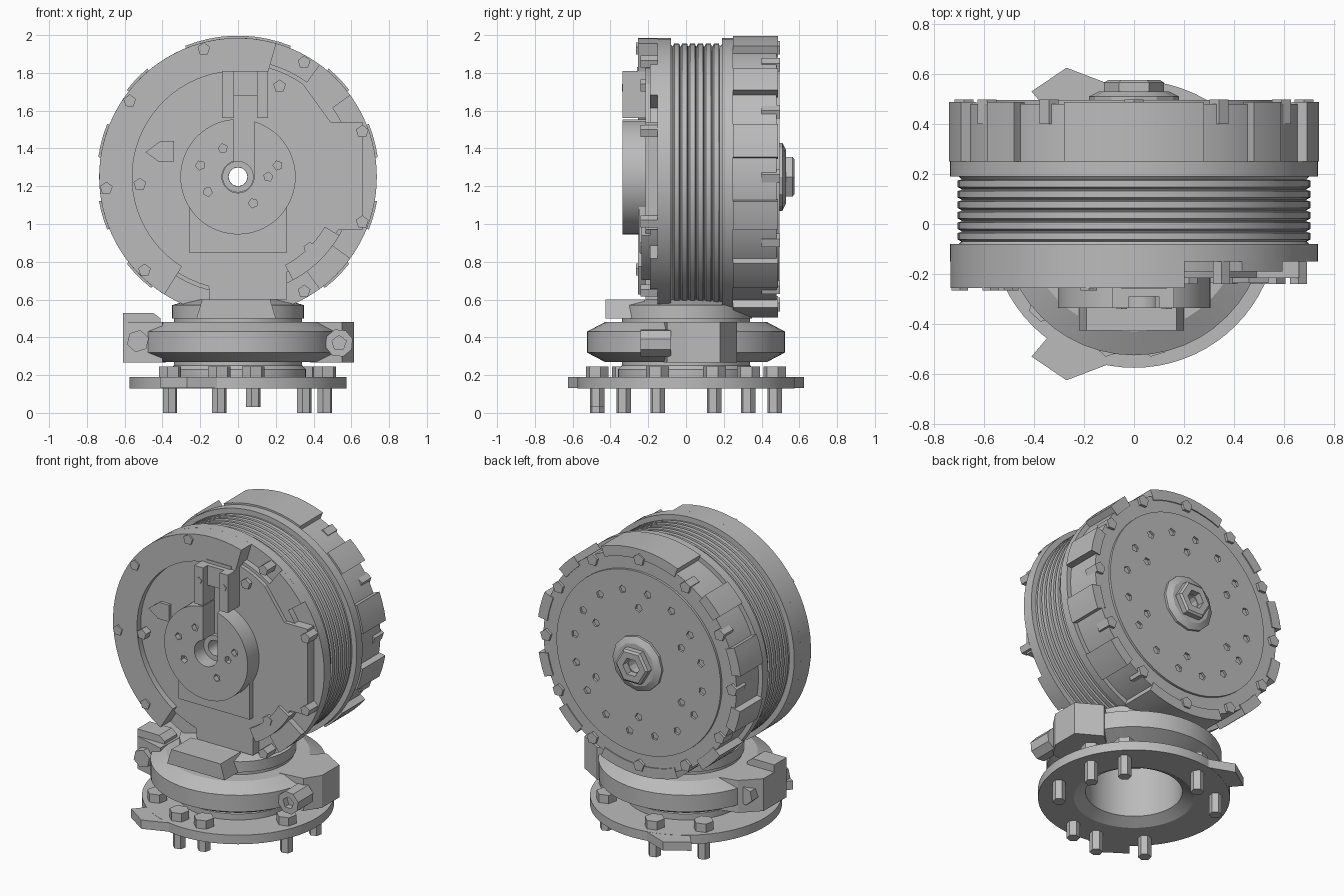
import bpy, bmesh, math
from math import sin, cos, radians, tau

cube = bpy.data.objects.get("Cube")
if cube:
    bpy.data.objects.remove(cube)

CZ = 1.25  # height of the drum axis
grey = bpy.data.materials.new("machined grey")
grey.use_nodes = True
grey.diffuse_color = (0.5, 0.5, 0.5, 1)
grey.node_tree.nodes["Principled BSDF"].inputs["Base Color"].default_value = (0.5, 0.5, 0.5, 1)


def place(a, b, h, axis):
    return (a, b, h) if axis == "z" else (a, h, b)


def finish(name, bm):
    bmesh.ops.recalc_face_normals(bm, faces=bm.faces)
    mesh = bpy.data.meshes.new(name)
    bm.to_mesh(mesh)
    bm.free()
    mesh.materials.append(grey)
    ob = bpy.data.objects.new(name, mesh)
    bpy.context.collection.objects.link(ob)
    return ob


def lathe(name, profile, axis, seg=72):
    """Turn a closed (radius, height) profile about the drum or base axis."""
    bm = bmesh.new()
    c = CZ if axis == "y" else 0
    rings = [[bm.verts.new(place(r * cos(tau * i / seg), c + r * sin(tau * i / seg), h, axis))
              for i in range(seg)] for r, h in profile]
    for a, b in zip(rings, rings[1:] + rings[:1]):
        for i in range(seg):
            j = (i + 1) % seg
            bm.faces.new((a[i], a[j], b[j], b[i]))
    return finish(name, bm)


def prisms(name, items, axis):
    """Extrude each (outline, start, end) item along the axis."""
    bm = bmesh.new()
    for pts, h0, h1 in items:
        lo = [bm.verts.new(place(a, b, h0, axis)) for a, b in pts]
        hi = [bm.verts.new(place(a, b, h1, axis)) for a, b in pts]
        bm.faces.new(lo)
        bm.faces.new(hi)
        for i in range(len(pts)):
            j = (i + 1) % len(pts)
            bm.faces.new((lo[i], lo[j], hi[j], hi[i]))
    return finish(name, bm)


def arc(r, a0, a1, c=CZ, step=5):
    n = max(2, int(abs(a1 - a0) / step) + 1)
    return [(r * cos(radians(a0 + (a1 - a0) * i / n)), c + r * sin(radians(a0 + (a1 - a0) * i / n)))
            for i in range(n + 1)]


def sector(r0, r1, a0, a1):
    return arc(r0, a0, a1) + arc(r1, a1, a0)


def poly(x, y, r, n=6, turn=0.3):
    return [(x + r * cos(tau * i / n + turn), y + r * sin(tau * i / n + turn)) for i in range(n)]


def polar(r, deg):
    return r * cos(radians(deg)), CZ + r * sin(radians(deg))


def rect(x0, x1, y0, y1):
    return [(x0, y0), (x1, y0), (x1, y1), (x0, y1)]


def cut(ob, cutter):
    cutter.hide_render = True
    mod = ob.modifiers.new("cut", "BOOLEAN")
    mod.operation, mod.object, mod.solver = "DIFFERENCE", cutter, "EXACT"
    bpy.context.view_layer.objects.active = ob
    bpy.ops.object.modifier_apply(modifier="cut")
    bpy.data.objects.remove(cutter)


# Drum with shallow ribs between two flanges
profile = [(0.05, -0.19), (0.62, -0.19), (0.62, -0.15), (0.735, -0.15), (0.735, -0.08), (0.7, -0.08)]
for k in range(6):
    y = -0.07 + k * 0.042
    profile += [(0.69, y), (0.705, y + 0.008), (0.705, y + 0.034), (0.69, y + 0.038)]
profile += [(0.7, 0.19), (0.735, 0.19), (0.735, 0.25), (0.705, 0.25), (0.705, 0.48), (0.05, 0.48)]
lathe("drum", profile, "y", 96)

# Raised pads round the rear ring
right_pads = [(38, 50), (8, 22), (-22, -10), (-52, -38)]
pads = right_pads + [(180 - b, 180 - a) for a, b in right_pads] + [(68, 112), (-112, -68)]
prisms("rear_ring_pads", [(sector(0.68, 0.747, a, b), 0.25, 0.487) for a, b in pads], "y")
prisms("rear_ring_bolts", [(poly(*polar(0.68, 30 * k), 0.04, 5), 0.4, 0.497) for k in range(12)], "y")

# Rear cover with drilled holes, boss and hex nut
cover = lathe("rear_cover", [(0.05, 0.46), (0.6, 0.46), (0.6, 0.495), (0.05, 0.495)], "y")
holes = [(0.47, 22.5 * k + 8) for k in range(16)] + [(0.36, 60 * k + 30) for k in range(6)]
cut(cover, prisms("cover_hole_cutter",
                  [(poly(*polar(r, a), 0.026, 5, a), 0.475, 0.55) for r, a in holes], "y"))
lathe("rear_boss", [(0.05, 0.48), (0.18, 0.48), (0.18, 0.51), (0.14, 0.53), (0.05, 0.53)], "y", 12)
lathe("rear_nut", [(0.06, 0.52), (0.12, 0.52), (0.12, 0.565), (0.105, 0.575), (0.06, 0.575)], "y", 6)

# Front face: recessed plate, broken raised rim and lower right rib
plate = arc(0.6, 55, 255) + [(-0.15, 0.6), (0.26, 0.6), (0.26, 0.75)] + arc(0.6, -60, -28)
plate += [(0.66, 0.97), (0.66, 1.54), (0.49, 1.54)]
plate_ob = prisms("face_plate", [(plate, -0.215, -0.15)], "y")
cut(plate_ob, prisms("bore_cutter", [(poly(0, CZ, 0.05, 24), -0.3, 0)], "y"))
prisms("front_rim", [(sector(0.56, 0.735, 74, 238), -0.255, -0.15),
                     (sector(0.53, 0.62, -62, -30), -0.235, -0.15),
                     (sector(0.61, 0.735, 36, 54), -0.19, -0.15),
                     (sector(0.61, 0.735, -54, -36), -0.19, -0.15)], "y")
rim_bolts = [polar(0.7, a) for a in (105, 60, 20, -20, -60, -135, -175, 145)]
rim_bolts += [(0.22, 1.73), (0.38, 0.87), (-0.52, 1.21)]
prisms("front_bolts", [(poly(x, z, 0.035, 5), -0.265 if x < 0 else -0.24, -0.14)
                       for x, z in rim_bolts], "y")
prisms("pointer", [([(-0.49, 1.38), (-0.41, 1.44), (-0.34, 1.44), (-0.34, 1.33), (-0.42, 1.33)],
                    -0.235, -0.2)], "y")

# Hub disc with keyhole slot
key = [(-0.02, 1.53)] + arc(0.085, 104, 360) + [(0.085, 1.53)]
hub_outline = arc(0.305, 94, 434) + key[::-1]
hub = prisms("hub", [(hub_outline, -0.335, -0.21)], "y")
hub_holes = [(-0.08, 1.4), (-0.2, 1.31), (0.21, 1.31), (0.16, 1.25), (0.08, 1.11), (-0.16, 1.17)]
cut(hub, prisms("hub_hole_cutter", [(poly(x, z, 0.025, 5, x * 9), -0.4, -0.3)
                                    for x, z in hub_holes], "y"))
lathe("hub_collar", [(0.05, -0.24), (0.083, -0.24), (0.083, -0.2), (0.05, -0.2)], "y", 24)
prisms("hub_apron", [([(-0.26, 0.85), (0.26, 0.85), (0.26, 1.2), (0.1, 1.15), (-0.1, 1.15),
                       (-0.26, 1.2)], -0.25, -0.2)], "y")

# Slotted guide above the hub
prisms("guide_block", [(rect(-0.085, -0.02, 1.56, 1.81), -0.335, -0.2),
                       (rect(0.1, 0.16, 1.56, 1.81), -0.335, -0.2),
                       (rect(-0.02, 0.1, 1.68, 1.81), -0.29, -0.2),
                       (rect(-0.05, 0.13, 1.79, 1.83), -0.26, -0.2)], "y")
prisms("guide_screws", [(poly(x, 1.72, 0.022, 5), -0.34, -0.3) for x in (-0.05, 0.13)], "y")

# Front tongue over the clamp
prisms("front_tongue", [([(-0.22, 0.5), (0.2, 0.5), (0.17, 0.6), (-0.19, 0.6)], -0.425, -0.22)], "y")

# Hollow neck, base plate and its bolts
lathe("neck", [(0.29, 0.17), (0.36, 0.17), (0.36, 0.23), (0.34, 0.25), (0.34, 0.5), (0.35, 0.5),
               (0.35, 0.57), (0.25, 0.6), (0.02, 0.6), (0.02, 0.5), (0.29, 0.5)], "z", 48)
lathe("base_plate", [(0.36, 0.13), (0.575, 0.13), (0.575, 0.19), (0.29, 0.19), (0.29, 0.17)], "z")
prisms("base_tabs", [([(-0.3, s * 0.4), (-0.41, s * 0.53), (-0.27, s * 0.625), (-0.1, s * 0.56),
                       (-0.1, s * 0.45)], 0.131, 0.189) for s in (-1, 1)], "z")
feet = [(0.46, -0.15), (0.46, 0.15), (0.35, 0.33), (-0.1, 0.47),
        (-0.36, 0.33), (-0.36, -0.33), (-0.1, -0.47), (0.08, -0.47)]
prisms("base_bolts", [(poly(x, y, 0.04), 0.0 if abs(x) > 0.09 else 0.03, 0.2) for x, y in feet], "z")
prisms("base_bolt_heads", [(poly(x, y, 0.062), 0.18, 0.245) for x, y in feet], "z")

# Clamp ring with two bolted lugs
lathe("clamp_ring", [(0.33, 0.27), (0.43, 0.27), (0.525, 0.32), (0.525, 0.43), (0.43, 0.48),
                     (0.33, 0.48)], "z", 48)
prisms("clamp_lugs", [([(0.38, -0.12), (0.55, -0.1), (0.615, 0.0), (0.615, 0.18), (0.46, 0.27),
                        (0.38, 0.2)], 0.268, 0.482),
                      ([(-0.38, 0.2), (-0.5, 0.17), (-0.61, 0.06), (-0.61, -0.18), (-0.4, -0.24)],
                       0.268, 0.482)], "z")
prisms("left_lug_cap", [([(-0.61, 0.47), (-0.41, 0.47), (-0.41, 0.5), (-0.45, 0.53),
                          (-0.61, 0.53)], -0.18, -0.05)], "y")
lug_bolt = prisms("right_lug_bolt", [(poly(0.535, 0.37, 0.075, 8), -0.24, -0.08)], "y")
cut(lug_bolt, prisms("socket_cutter", [(poly(0.535, 0.37, 0.04, 5), -0.3, -0.2)], "y"))
prisms("left_lug_bolt", [(poly(-0.53, 0.38, 0.06), -0.25, 0.15)], "y")

# Smooth the turned surfaces while keeping hard edges
bpy.ops.object.select_all(action="DESELECT")
for ob in bpy.context.collection.objects:
    if ob.type == "MESH":
        ob.select_set(True)
        bpy.context.view_layer.objects.active = ob
bpy.ops.object.shade_smooth_by_angle(angle=radians(20))
